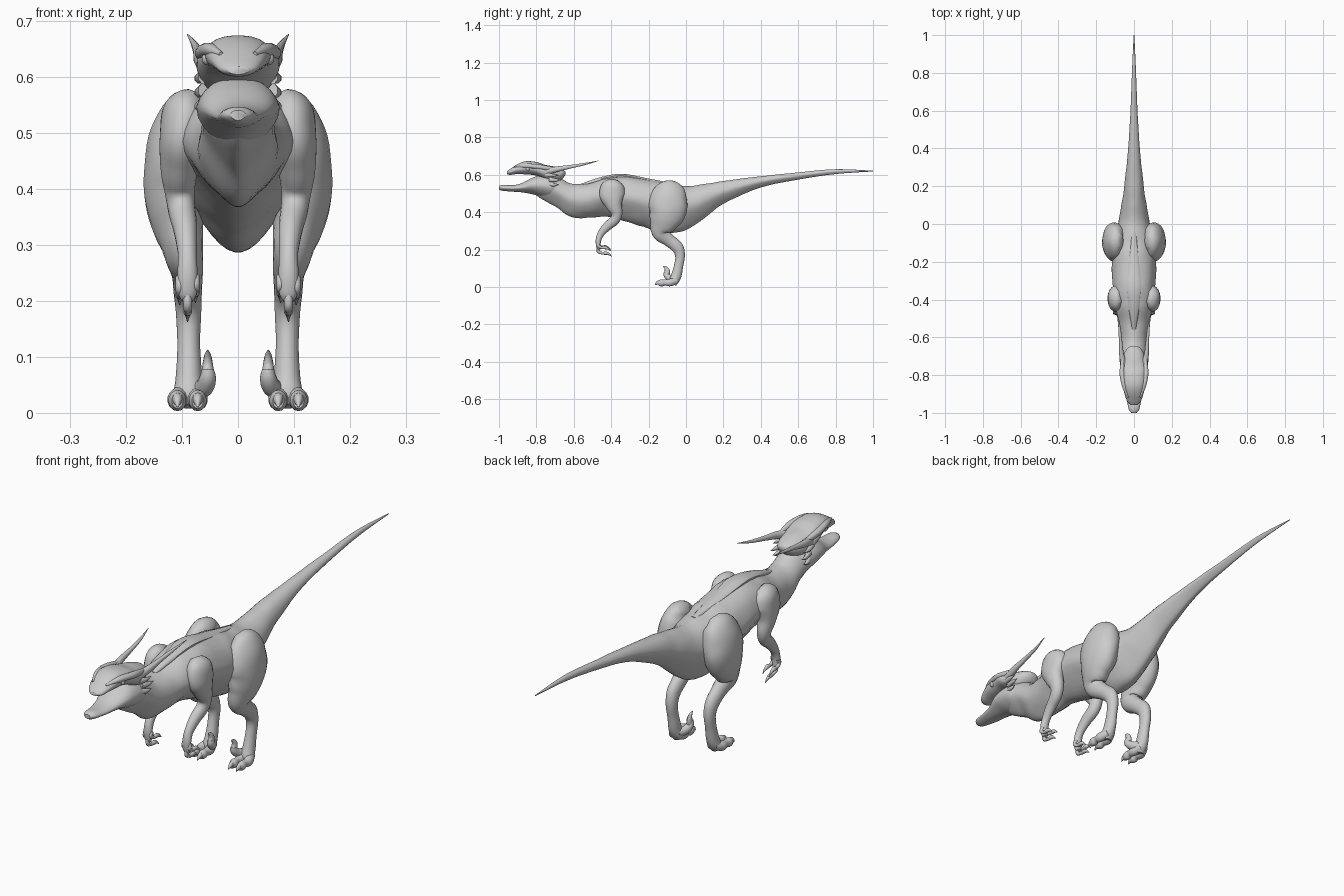
import bpy, bmesh, math
from mathutils import Vector, noise


def spline(pts, steps):
    """Catmull-Rom interpolation through tuples of numbers."""
    out = []
    n = len(pts)
    for i in range(n - 1):
        p0, p1, p2, p3 = pts[max(i - 1, 0)], pts[i], pts[i + 1], pts[min(i + 2, n - 1)]
        for s in range(steps):
            t = s / steps
            out.append([0.5 * (2 * b + (c - a) * t + (2 * a - 5 * b + 4 * c - d) * t * t
                               + (3 * b - a - 3 * c + d) * t ** 3)
                        for a, b, c, d in zip(p0, p1, p2, p3)])
    out.append(list(pts[-1]))
    return out


def loft(name, pts, sides=20, steps=5, pinch=0.0, upright=False, mirror=False, rough=0.0):
    """Skin rings along stations (x, y, z, half width, half depth)."""
    st = spline(pts, steps)
    bm = bmesh.new()
    rings = []
    for i, (x, y, z, w, h) in enumerate(st):
        c = Vector((x, y, z))
        if upright:
            side, up = Vector((1, 0, 0)), Vector((0, 0, 1))
        else:
            t = (Vector(st[min(i + 1, len(st) - 1)][:3]) - Vector(st[max(i - 1, 0)][:3])).normalized()
            side = (Vector((1, 0, 0)) - t * t.x).normalized()
            up = side.cross(t)
        w, h = max(w, 0.0008), max(h, 0.0008)
        ring = []
        for k in range(sides):
            a = 2 * math.pi * (k + 0.5) / sides
            d = side * (w * math.cos(a) * (1 - pinch * max(0, -math.sin(a)))) + up * (h * math.sin(a))
            if rough:
                q = c + d
                q.x = abs(q.x)
                d *= 1 + rough * noise.noise(q * 16)
            ring.append(bm.verts.new(c + d))
        rings.append(ring)
    for r0, r1 in zip(rings, rings[1:]):
        for k in range(sides):
            bm.faces.new((r0[k], r0[(k + 1) % sides], r1[(k + 1) % sides], r1[k]))
    bm.faces.new(rings[0])
    bm.faces.new(rings[-1])
    return finish(name, bm, mirror)


def finish(name, bm, mirror=False):
    bmesh.ops.recalc_face_normals(bm, faces=bm.faces)
    me = bpy.data.meshes.new(name)
    bm.to_mesh(me)
    bm.free()
    ob = bpy.data.objects.new(name, me)
    bpy.context.collection.objects.link(ob)
    if mirror:
        ob.modifiers.new("Mirror", 'MIRROR')
    bpy.context.view_layer.objects.active = ob
    bpy.ops.object.select_all(action='DESELECT')
    ob.select_set(True)
    bpy.ops.object.shade_smooth_by_angle(angle=math.radians(50))
    return ob


def profile(rows):
    """(y, top, bottom, half width) -> centred loft stations."""
    return [(0, y, (a + b) / 2, w, (a - b) / 2) for y, a, b, w in rows]


# Tail, torso and neck in one skin
loft("body", profile([
    (1.0, .622, .618, .002), (.8, .63, .604, .011), (.6, .613, .574, .019),
    (.4, .592, .532, .031), (.2, .567, .445, .052), (.1, .55, .37, .068),
    (0, .54, .305, .085), (-.1, .558, .285, .112), (-.2, .575, .31, .115),
    (-.33, .598, .352, .112), (-.43, .585, .377, .105), (-.52, .555, .37, .086),
    (-.61, .553, .372, .072), (-.69, .59, .425, .064), (-.76, .61, .462, .06),
    (-.8, .585, .49, .04)]), sides=32, pinch=.42, upright=True, rough=.05)

# Skull with a domed crown
loft("upper_head", profile([
    (-.958, .618, .604, .018), (-.94, .632, .600, .036), (-.9, .658, .603, .05),
    (-.85, .674, .602, .06), (-.8, .668, .595, .069), (-.75, .652, .57, .073),
    (-.7, .643, .56, .058), (-.66, .63, .58, .038), (-.645, .618, .6, .015)]),
    sides=24, upright=True, rough=.07)

# Lower jaw, broad at the cheeks
loft("lower_jaw", profile([
    (-1.0, .54, .522, .014), (-.98, .546, .514, .028), (-.93, .545, .51, .038),
    (-.88, .555, .506, .05), (-.82, .585, .495, .069), (-.77, .6, .48, .075),
    (-.71, .595, .465, .066), (-.66, .57, .45, .04)]),
    sides=24, upright=True, pinch=.25, rough=.06)

# Brow ridges, long horns and cheek spikes
loft("brow_ridge", [(.03, -.92, .64, .004, .004), (.05, -.86, .648, .013, .012),
                    (.063, -.79, .643, .014, .013), (.06, -.71, .63, .008, .012)],
     sides=12, mirror=True, rough=.1)
loft("horn", [(.05, -.76, .615, .018, .02), (.066, -.69, .63, .013, .015),
              (.071, -.62, .643, .009, .010), (.078, -.54, .658, .006, .006),
              (.09, -.468, .675, .001, .001)], sides=12, mirror=True)
for i, (y, z, l) in enumerate([(-.75, .6, .07), (-.73, .575, .065), (-.73, .55, .05)]):
    loft(f"cheek_spike_{i + 1}", [(.06, y, z, .012, .014), (.07, y + l * .5, z - .003, .008, .009),
                                  (.072, y + l, z - .002, .001, .001)], sides=8, mirror=True)

# Eyes
bm = bmesh.new()
bmesh.ops.create_uvsphere(bm, u_segments=14, v_segments=10, radius=.012)
bmesh.ops.translate(bm, verts=bm.verts, vec=(.053, -.845, .632))
finish("eye", bm, True)

# Hind legs: thigh, shank, upright foot bone
loft("hind_leg", [
    (.07, -.09, .555, .02, .03), (.09, -.09, .53, .048, .075), (.103, -.092, .47, .06, .1),
    (.108, -.1, .4, .06, .1), (.107, -.122, .34, .047, .075), (.098, -.135, .29, .036, .047),
    (.091, -.09, .25, .028, .034), (.089, -.045, .21, .025, .032), (.088, -.032, .165, .022, .026),
    (.088, -.04, .11, .021, .025), (.088, -.052, .06, .024, .028), (.088, -.065, .03, .028, .026),
    (.088, -.07, .012, .018, .018)],
    sides=24, mirror=True, rough=.06)

# Walking toes with hooked claws
for name, x0, x1 in (("outer", .098, .108), ("inner", .08, .072)):
    loft(f"{name}_toe", [(x0, -.05, .035, .014, .018), (x1, -.085, .024, .018, .02),
                         (x1, -.11, .024, .013, .016), (x1, -.13, .022, .016, .019),
                         (x1, -.148, .022, .01, .014)], sides=14, mirror=True)
    loft(f"{name}_toe_claw", [(x1, -.135, .026, .011, .014), (x1, -.152, .022, .008, .01),
                              (x1, -.167, .01, .001, .001)], sides=10, mirror=True)

# Raised sickle claw
loft("sickle_toe", [(.075, -.055, .04, .014, .018), (.06, -.085, .046, .016, .018),
                    (.054, -.103, .062, .015, .016), (.054, -.105, .078, .011, .015)],
     sides=14, mirror=True)
loft("sickle_claw", [(.054, -.105, .062, .013, .016), (.054, -.1, .085, .01, .015),
                     (.054, -.108, .102, .006, .009), (.054, -.122, .112, .001, .001)],
     sides=10, mirror=True)

# Arms: shoulder, upper arm, forearm and hand
loft("arm", [
    (.075, -.385, .565, .02, .03), (.09, -.39, .54, .042, .062), (.1, -.395, .49, .04, .068),
    (.105, -.385, .44, .034, .045), (.104, -.37, .395, .027, .031), (.1, -.38, .36, .024, .027),
    (.094, -.42, .325, .021, .024), (.09, -.455, .285, .017, .019), (.09, -.468, .25, .018, .015),
    (.09, -.468, .215, .017, .012), (.09, -.462, .2, .01, .008)],
    sides=20, mirror=True, rough=.06)

# Three fingers ending in claws
for i, (x, dy, dz) in enumerate([(.076, .0, .022), (.09, .004, -.012), (.104, -.002, .018)]):
    loft(f"finger_{i + 1}", [(x, -.465, .235 + dz * .4, .008, .009), (x, -.47, .205 + dz, .008, .009),
                             (x, -.452 + dy, .193 + dz, .006, .007), (x, -.432 + dy, .193 + dz, .008, .009),
                             (x, -.417 + dy, .188 + dz, .005, .006), (x, -.4 + dy, .175 + dz, .001, .001)],
         sides=10, mirror=True)

# Low crest over the shoulders
loft("back_ridge", [(0, -.56, .545, .01, .008), (0, -.44, .578, .03, .014), (0, -.34, .592, .04, .014),
                    (0, -.22, .572, .03, .012), (0, -.05, .543, .012, .008)], sides=12, rough=.1)
